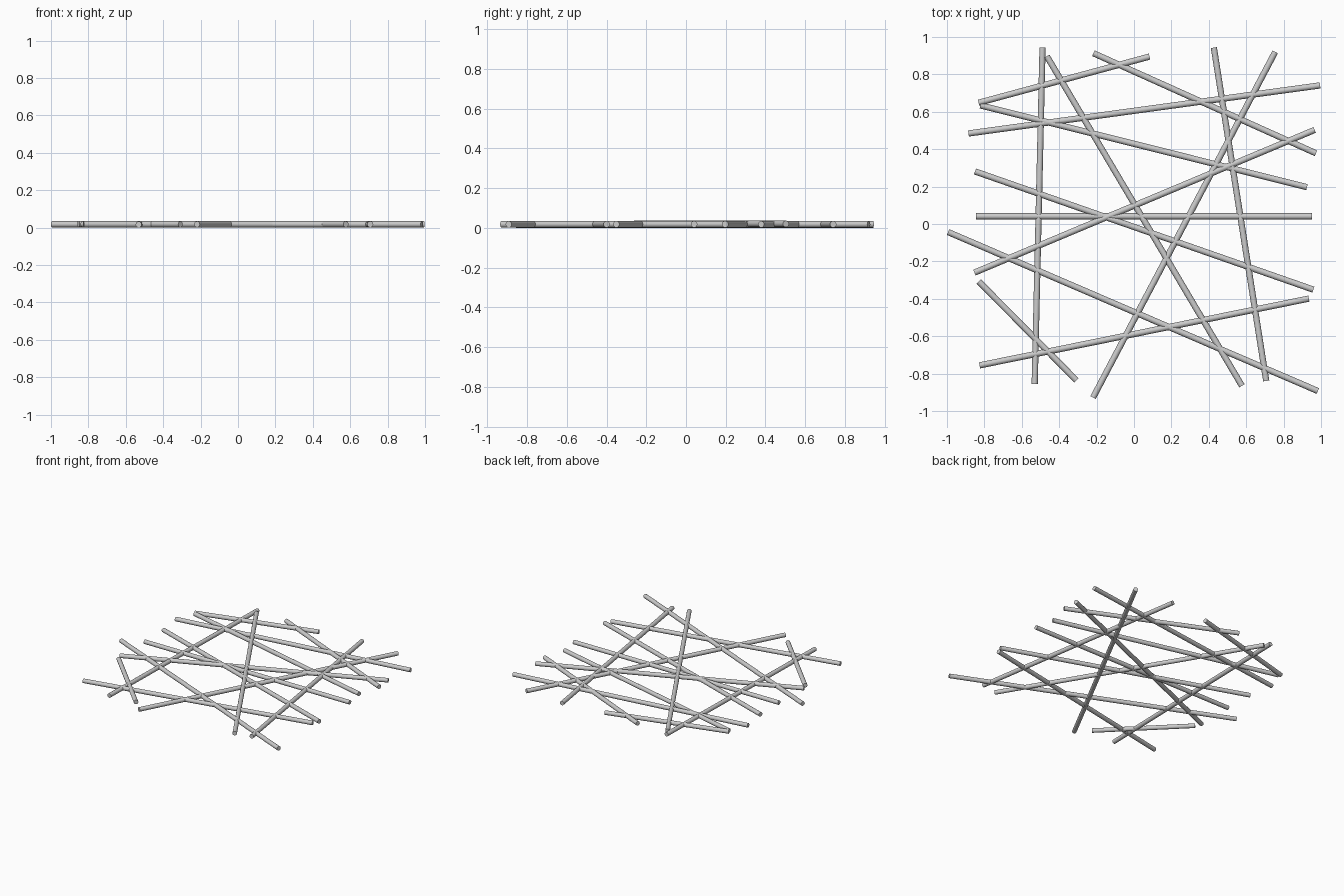
import bpy
from mathutils import Vector

RADIUS = 0.0165
CENTRE_Z = 0.018

# Each stick: start x, y, end x, y, height offset
STICKS = [
    (-0.489, 0.943, -0.531, -0.855, -0.0015),
    (-0.466, 0.897, 0.577, -0.865, 0.0),
    (-0.831, 0.648, 0.083, 0.895, 0.0),
    (-0.821, 0.634, 0.925, 0.197, 0.0),
    (-0.885, 0.484, 0.995, 0.741, 0.0),
    (-0.217, 0.913, 0.973, 0.378, 0.0),
    (0.427, 0.943, 0.707, -0.839, 0.0),
    (0.755, 0.920, -0.219, -0.928, 0.0),
    (-0.853, -0.260, 0.966, 0.503, 0.002),
    (-0.850, 0.281, 0.959, -0.351, 0.0),
    (-0.845, 0.041, 0.953, 0.041, 0.0),
    (-0.994, -0.043, 0.983, -0.893, 0.0),
    (-0.830, -0.307, -0.308, -0.836, 0.0),
    (-0.826, -0.756, 0.935, -0.399, 0.0),
]


def stick(name, x1, y1, x2, y2, dz):
    a = Vector((x1, y1, CENTRE_Z + dz))
    b = Vector((x2, y2, CENTRE_Z + dz))
    bpy.ops.mesh.primitive_cylinder_add(
        vertices=16, radius=RADIUS, depth=(b - a).length, location=(a + b) / 2)
    ob = bpy.context.object
    ob.name = name
    ob.rotation_euler = (b - a).to_track_quat('Z', 'Y').to_euler()
    bpy.ops.object.shade_smooth_by_angle()


# Flat scatter of crossing sticks
for i, s in enumerate(STICKS, 1):
    stick(f"stick_{i:02d}", *s)
